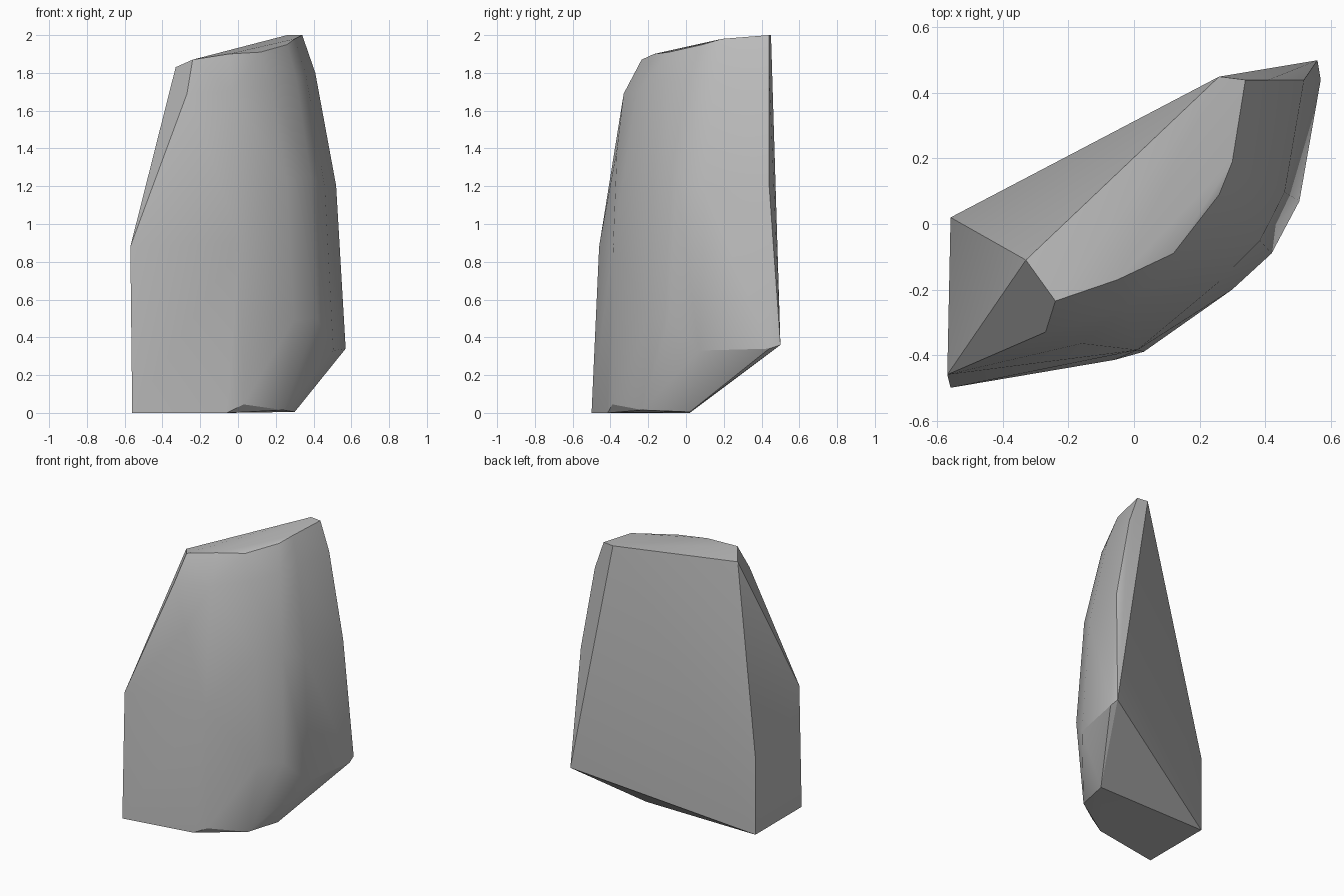
import bpy
import bmesh
import math
from mathutils import Vector

cube = bpy.data.objects.get("Cube")
if cube:
    bpy.data.objects.remove(cube, do_unlink=True)

# Stone colour
stone = bpy.data.materials.new("grey_stone")
stone.use_nodes = True
grey = (0.5, 0.5, 0.5, 1)
stone.diffuse_color = grey
stone.node_tree.nodes["Principled BSDF"].inputs["Base Color"].default_value = grey

# Curved front shell: (widest point, top point) of each column
columns = [
    ((.57, .44, .34), (.34, .44, 2.0)),
    ((.505, .07, .33), (.30, .19, 1.98)),
    ((.42, -.09, .5), (.26, .09, 1.95)),
    ((.30, -.20, .5), (.12, -.09, 1.91)),
]
points = []
for low, top in columns:
    low, top = Vector(low), Vector(top)
    points += [low, top]
    # Bulging points between the two ends: (height share, sideways share)
    for rise, lean in ((.52, .22), (.88, .7)):
        p = low.lerp(top, lean)
        p.z = low.z + (top.z - low.z) * rise
        points.append(p)

# Front left side of the shell
points += [(.03, -.39, .045), (.01, -.385, .9), (-.03, -.26, 1.7), (-.05, -.17, 1.9),
           (-.16, -.365, 1.4), (-.57, -.46, .88), (-.27, -.33, 1.69), (-.24, -.235, 1.87)]
# Base corners
points += [(-.56, -.5, 0), (-.06, -.415, 0), (.24, -.23, .015), (.30, .02, .005), (-.56, .02, 0)]
# Flat broken back
points += [(-.56, .02, .55), (-.33, -.11, 1.83), (.26, .45, 2.0), (.56, .5, .36)]

# Wrap the points in one convex chunk
bm = bmesh.new()
for p in points:
    bm.verts.new(p)
hull = bmesh.ops.convex_hull(bm, input=bm.verts)
loose = {g for g in hull["geom_interior"] + hull["geom_unused"] if isinstance(g, bmesh.types.BMVert)}
bmesh.ops.delete(bm, geom=list(loose), context='VERTS')
bmesh.ops.dissolve_limit(bm, angle_limit=math.radians(1.5), verts=bm.verts, edges=bm.edges)
bmesh.ops.recalc_face_normals(bm, faces=bm.faces)

mesh = bpy.data.meshes.new("stone_shard")
bm.to_mesh(mesh)
bm.free()
mesh.materials.append(stone)
shard = bpy.data.objects.new("stone_shard", mesh)
bpy.context.collection.objects.link(shard)

# Smooth shell, sharp broken edges
bpy.ops.object.select_all(action='DESELECT')
shard.select_set(True)
bpy.context.view_layer.objects.active = shard
bpy.ops.object.shade_smooth_by_angle(angle=math.radians(30))
